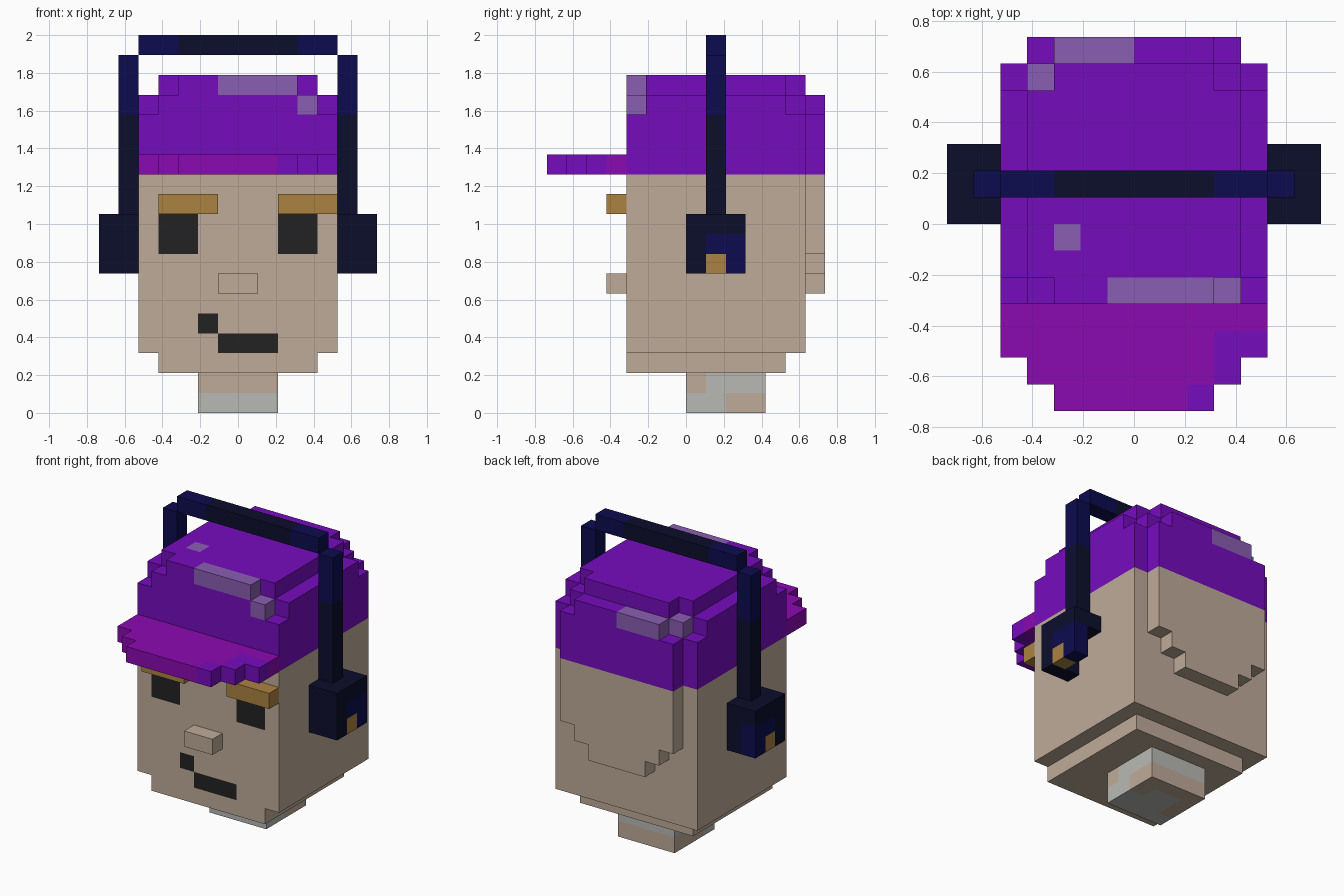
import bpy
import bmesh
import math
from mathutils import Vector

cube = bpy.data.objects.get("Cube")
if cube:
    bpy.data.objects.remove(cube, do_unlink=True)

U = 2 / 19  # size of one block


def linear(c):
    c /= 255
    return c / 12.92 if c <= 0.04045 else ((c + 0.055) / 1.055) ** 2.4


def material(name, r, g, b):
    m = bpy.data.materials.new(name)
    m.use_nodes = True
    col = (linear(r), linear(g), linear(b), 1)
    m.diffuse_color = col
    bsdf = m.node_tree.nodes["Principled BSDF"]
    bsdf.inputs["Base Color"].default_value = col
    bsdf.inputs["Roughness"].default_value = 0.9
    return m


SKIN = material("skin", 191, 171, 153)
GREY = material("neck grey", 185, 185, 181)
PURPLE = material("cap purple", 118, 12, 190)
MAGENTA = material("brim magenta", 139, 10, 177)
LILAC = material("lilac highlight", 138, 94, 178)
NAVY = material("navy", 12, 12, 80)
DARK = material("dark navy", 12, 14, 44)
GOLD = material("gold", 172, 130, 66)
BLACK = material("charcoal", 34, 34, 34)


def part(name, boxes, mirror=False):
    """Fill block ranges (x0, x1, y0, y1, z0, z1, colour); later ones overwrite,
    colour None carves. Only the outer skin is kept, with flat areas merged."""
    cells = {}
    for x0, x1, y0, y1, z0, z1, col in boxes:
        for x in range(x0, x1):
            for y in range(y0, y1):
                for z in range(z0, z1):
                    if col is None:
                        cells.pop((x, y, z), None)
                    else:
                        cells[-1 - x if mirror else x, y, z] = col
    mats = list(dict.fromkeys(cells.values()))
    bm = bmesh.new()
    verts = {}

    def vert(p):
        key = tuple(round(c) for c in p)
        if key not in verts:
            verts[key] = bm.verts.new(Vector(key) * U)
        return verts[key]

    for cell, col in cells.items():
        for axis in range(3):
            for side in (0, 1):
                near = list(cell)
                near[axis] += 2 * side - 1
                if tuple(near) in cells:
                    continue
                corner, a, b = Vector(cell), Vector((0, 0, 0)), Vector((0, 0, 0))
                corner[axis] += side
                a[(axis + 1) % 3] = 1
                b[(axis + 2) % 3] = 1
                loop = [corner, corner + a, corner + a + b, corner + b]
                if not side:
                    loop.reverse()
                face = bm.faces.new([vert(p) for p in loop])
                face.material_index = mats.index(col)
    bmesh.ops.dissolve_limit(bm, angle_limit=math.radians(1), verts=bm.verts,
                             edges=bm.edges, delimit={'MATERIAL'})
    mesh = bpy.data.meshes.new(name)
    bm.to_mesh(mesh)
    bm.free()
    for m in mats:
        mesh.materials.append(m)
    obj = bpy.data.objects.new(name, mesh)
    bpy.context.collection.objects.link(obj)


# Neck, with patches of skin on grey
part("neck", [
    (-2, 2, 0, 4, 0, 2, GREY),
    (-2, 2, 0, 1, 1, 2, SKIN),
    (-2, 2, 3, 4, 0, 1, SKIN),
    (1, 2, 2, 3, 0, 1, SKIN),
    (-2, -1, 1, 4, 0, 1, SKIN),
])

# Head: jaw, skull, stepped back layer, eyes and mouth
part("head", [
    (-4, 4, -3, 5, 2, 3, SKIN),
    (-5, 5, -3, 6, 3, 12, SKIN),
    (-4, 4, 6, 7, 8, 12, SKIN),
    (-3, 3, 6, 7, 7, 8, SKIN),
    (-2, 2, 6, 7, 6, 7, SKIN),
    (-4, -2, -3, -2, 8, 10, BLACK),
    (2, 4, -3, -2, 8, 10, BLACK),
    (-2, -1, -3, -2, 4, 5, BLACK),
    (-1, 2, -3, -2, 3, 4, BLACK),
])
part("nose", [(-1, 1, -4, -3, 6, 7, SKIN)])
part("right_eyebrow", [(-4, -1, -4, -3, 10, 11, GOLD)])
part("left_eyebrow", [(2, 5, -4, -3, 10, 11, GOLD)])

# Cap crown with stepped corners and lilac highlights
part("cap_crown", [
    (-5, 5, -3, 6, 12, 15, PURPLE),
    (-4, 4, 6, 7, 12, 15, PURPLE),
    (-5, 5, -2, 5, 15, 16, PURPLE),
    (-4, 4, -3, 6, 15, 16, PURPLE),
    (-3, 3, 6, 7, 15, 16, PURPLE),
    (-4, 4, -2, 5, 16, 17, PURPLE),
    (-3, 3, -3, 6, 16, 17, PURPLE),
    (-1, 3, -3, -2, 16, 17, LILAC),
    (3, 4, -3, -2, 15, 16, LILAC),
    (-3, -2, -1, 0, 16, 17, LILAC),
    (-3, 0, 6, 7, 15, 16, LILAC),
    (-4, -3, 5, 6, 15, 16, LILAC),
])

# Cap brim with a purple corner
part("cap_brim", [
    (-5, 5, -5, -3, 12, 13, MAGENTA),
    (-4, 4, -6, -5, 12, 13, MAGENTA),
    (-3, 3, -7, -6, 12, 13, MAGENTA),
    (3, 5, -5, -4, 12, 13, PURPLE),
    (3, 4, -6, -5, 12, 13, PURPLE),
    (2, 3, -7, -6, 12, 13, PURPLE),
])

# Headphones: cups and uprights on both sides, bar across the top
for side, flip in (("left", False), ("right", True)):
    part(side + "_ear_cup", [
        (5, 7, 0, 3, 7, 10, DARK),
        (5, 6, 1, 3, 7, 9, None),
        (6, 7, 1, 3, 7, 9, NAVY),
        (6, 7, 1, 2, 7, 8, GOLD),
    ], flip)
    part(side + "_headband_upright", [
        (5, 6, 1, 2, 10, 15, DARK),
        (5, 6, 1, 2, 15, 18, NAVY),
    ], flip)
part("headband_bar", [
    (-5, 5, 1, 2, 18, 19, NAVY),
    (-3, 3, 1, 2, 18, 19, DARK),
])
